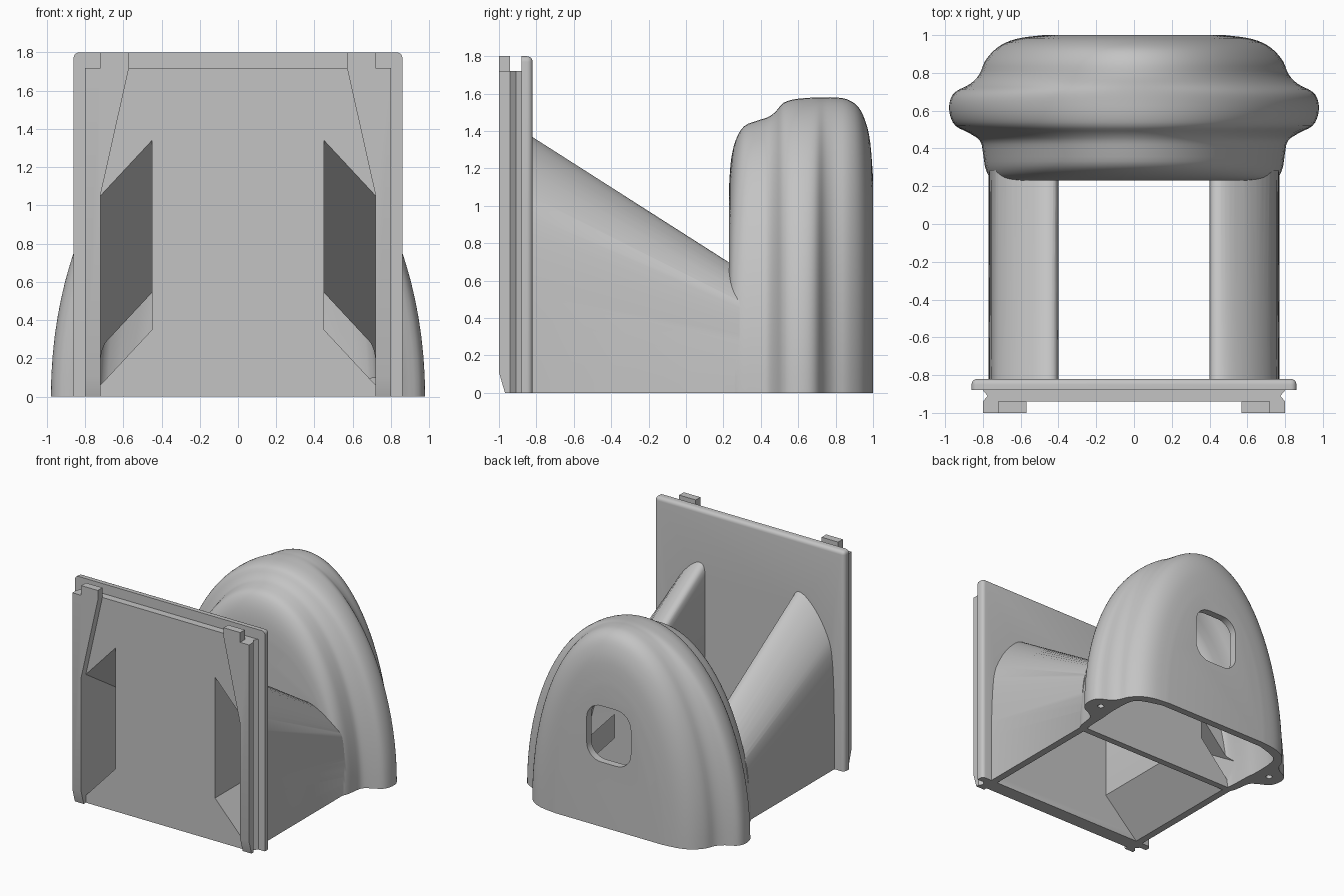
import bpy, bmesh, math
from mathutils import Vector

if "Cube" in bpy.data.objects:
    bpy.data.objects.remove(bpy.data.objects["Cube"], do_unlink=True)

grey = bpy.data.materials.new("plain_grey")
grey.use_nodes = True
grey.diffuse_color = (0.55, 0.55, 0.55, 1)
grey.node_tree.nodes["Principled BSDF"].inputs["Base Color"].default_value = (0.55, 0.55, 0.55, 1)


def finish(name, bm):
    bmesh.ops.recalc_face_normals(bm, faces=bm.faces)
    mesh = bpy.data.meshes.new(name)
    bm.to_mesh(mesh)
    bm.free()
    mesh.materials.append(grey)
    obj = bpy.data.objects.new(name, mesh)
    bpy.context.collection.objects.link(obj)
    return obj


def loft(name, rings):
    """Skin a list of closed rings and cap both ends."""
    bm = bmesh.new()
    rows = [[bm.verts.new(p) for p in ring] for ring in rings]
    n = len(rows[0])
    for a, b in zip(rows, rows[1:]):
        for i in range(n):
            j = (i + 1) % n
            bm.faces.new((a[i], a[j], b[j], b[i]))
    bm.faces.new(rows[0])
    bm.faces.new(rows[-1])
    return finish(name, bm)


def prism_y(name, pts, y0, y1):
    return loft(name, [[(x, y, z) for x, z in pts] for y in (y0, y1)])


def prism_z(name, pts, z0, z1):
    return loft(name, [[(x, y, z) for x, y in pts] for z in (z0, z1)])


def select_only(obj):
    bpy.ops.object.select_all(action='DESELECT')
    obj.select_set(True)
    bpy.context.view_layer.objects.active = obj


def boolean(obj, others, operation):
    for other in others:
        mod = obj.modifiers.new("cut", 'BOOLEAN')
        mod.operation = operation
        mod.solver = 'EXACT'
        mod.object = other
        select_only(obj)
        bpy.ops.object.modifier_apply(modifier=mod.name)


def smooth_path(points, steps=3):
    """Catmull-Rom resampling of profile stations."""
    pts = [Vector(p) for p in points]
    out = []
    for i in range(len(pts) - 1):
        a, b = pts[max(i - 1, 0)], pts[i]
        c, d = pts[i + 1], pts[min(i + 2, len(pts) - 1)]
        for k in range(steps):
            t = k / steps
            out.append(0.5 * (2 * b + (c - a) * t + (2 * a - 5 * b + 4 * c - d) * t ** 2
                              + (3 * b - a - 3 * c + d) * t ** 3))
    return out + [pts[-1]]


def arch(y, w, h, n=48, skirt=0):
    ring = [(w * math.cos(math.pi * i / n), y, h * math.sin(math.pi * i / n)) for i in range(n + 1)]
    if skirt:
        ring = [(w, y, -skirt)] + ring + [(-w, y, -skirt)]
    return ring


# Dome shell: stations of depth, half width and height
stations = [(.23, .72, 1.1), (.24, .755, 1.24), (.265, .775, 1.35), (.31, .79, 1.425),
            (.38, .80, 1.455), (.44, .815, 1.475), (.48, .87, 1.505), (.52, .945, 1.55),
            (.58, .975, 1.57), (.65, .975, 1.577), (.7, .945, 1.58), (.74, .87, 1.58),
            (.79, .82, 1.58), (.86, .79, 1.57), (.92, .74, 1.53), (.96, .68, 1.45),
            (.985, .6, 1.34), (1, .48, 1.15)]
body = loft("dome_and_arms", [arch(*s) for s in smooth_path(stations)])

# Sloping arms, each a rounded fin with an undercut inner side
outer = smooth_path([(.77, 0), (.77, .3), (.765, .65), (.745, .95), (.70, 1.1), (.62, 1.24),
                     (.53, 1.34), (.46, 1.38), (.415, 1.36), (.4, 1.29)])
under = [(.4, .3), (.71, 0)]
arms, ducts, bosses = [], [], []
for s in (1, -1):
    rings = [[(s * x, y, z * k) for x, z in outer] + [(s * x, y, z) for x, z in under]
             for y, k in ((-.84, 1), (.285, .48))]
    arms.append(loft("arm", rings))

    # Slanted duct through each arm
    def duct_ring(y):
        drop = .65 * (y + .94)
        return [(s * x, y, z) for x, z in
                ((.72, .06), (.45, .35), (.45, 1.34 - drop), (.72, 1.05 - drop))]
    ducts.append(loft("duct_cutter", [duct_ring(-1.02), duct_ring(.36)]))

    # Screw hole in each boss
    circle = [(s * .86 + .025 * math.cos(a * math.pi / 8), .62 + .025 * math.sin(a * math.pi / 8))
              for a in range(16)]
    bosses.append(prism_z("screw_cutter", circle, -.1, .3))

# Hollow inside of the dome
cavity = loft("cavity_cutter", [arch(*s, skirt=.1) for s in smooth_path(
    [(.285, .715, 1.2), (.34, .725, 1.36), (.5, .73, 1.42), (.62, .74, 1.5),
     (.8, .73, 1.5), (.88, .68, 1.45), (.94, .5, 1.15)])])

# Rounded window in the back
window_pts = []
for q, (sx, sz) in enumerate(((1, 1), (-1, 1), (-1, -1), (1, -1))):
    for k in range(9):
        a = (q + k / 8) * math.pi / 2
        window_pts.append((sx * .07 + .13 * math.cos(a), .76 + sz * .1 + .13 * math.sin(a)))
window = prism_y("window_cutter", window_pts, .8, 1.1)

boolean(body, arms, 'UNION')
boolean(body, [cavity] + ducts + bosses + [window], 'DIFFERENCE')

# Back plate with rounded rear rim
bm = bmesh.new()
bmesh.ops.create_cube(bm, size=1)
for v in bm.verts:
    v.co = (v.co.x * 1.72, -.85 + v.co.y * .06, .9 + v.co.z * 1.8)


def on_rim(e):
    a, b = (v.co for v in e.verts)
    rear = a.y > -.83 and b.y > -.83 and max(a.z, b.z) > 1
    corner = a.z > 1 and b.z > 1 and abs(a.y - b.y) > .01
    return rear or corner


bmesh.ops.bevel(bm, geom=[e for e in bm.edges if on_rim(e)], offset=.03, segments=5,
                profile=.5, affect='EDGES')
plate = finish("main_plate", bm)

# Front panel with notched side edges
side = [(.8, -.94), (.775, -.91), (.8, -.88)]
panel = prism_z("front_panel", side + [(-x, y) for x, y in reversed(side)], 0, 1.72)
for part in (plate, panel):
    boolean(part, ducts, 'DIFFERENCE')

# Guide rails with hooks on top and a chamfered foot
parts = [body, plate, panel]
for s, label in ((1, "left"), (-1, "right")):
    shape = [(.8, 0), (.8, 1.72), (.72, 1.72), (.72, 1.8), (.57, 1.8), (.57, 1.72),
             (.72, 1.05), (.72, 0)]
    rail = prism_y(label + "_rail", [(s * x, z) for x, z in shape], -1, -.94)
    foot = loft("foot_cutter", [[(x, -1.01, -.01), (x, -.965, -.01), (x, -1.0, .11), (x, -1.01, .11)]
                                for x in (s * .6, s * .9)])
    boolean(rail, [foot], 'DIFFERENCE')
    bosses.append(foot)
    parts.append(rail)

for helper in arms + ducts + bosses + [cavity, window]:
    bpy.data.objects.remove(helper, do_unlink=True)

for part in parts:
    select_only(part)
    bpy.ops.object.shade_smooth_by_angle(angle=math.radians(35))
